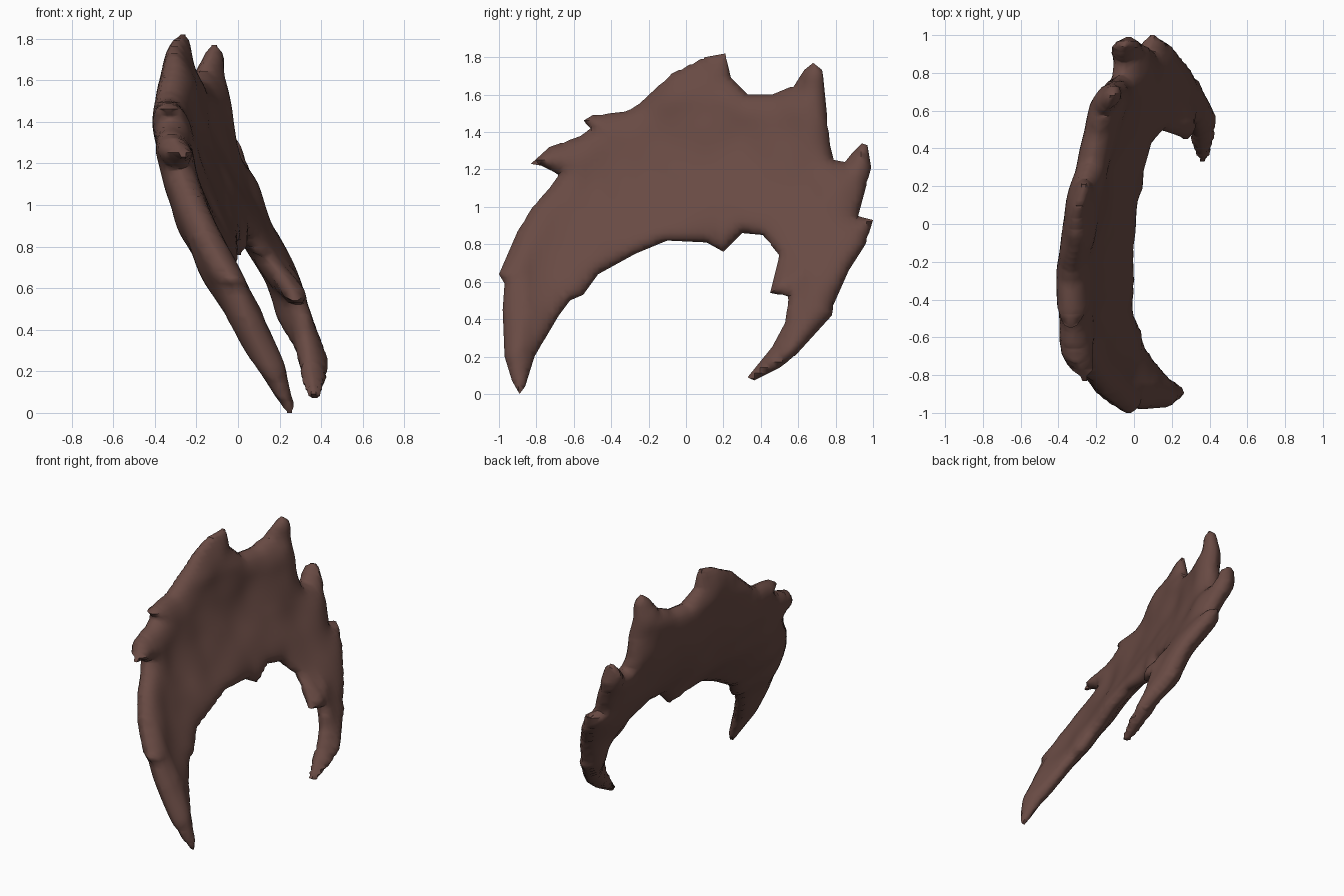
import bpy, bmesh
from mathutils import Vector, noise
from mathutils.geometry import intersect_point_line

if "Cube" in bpy.data.objects:
    bpy.data.objects.remove(bpy.data.objects["Cube"])

# Outer rim with its spikes, front tip over the crest to the back tip (y, z)
OUTER = [(-.89, 0), (-.93, .07), (-.97, .2), (-.98, .45), (-.97, .59), (-1, .64), (-.9, .87),
         (-.82, 1), (-.73, 1.1), (-.68, 1.17), (-.77, 1.22), (-.83, 1.23), (-.73, 1.32),
         (-.56, 1.38), (-.51, 1.42), (-.55, 1.46), (-.5, 1.49), (-.32, 1.51), (-.25, 1.55),
         (-.08, 1.71), (.1, 1.8), (.21, 1.82), (.24, 1.69), (.33, 1.6), (.46, 1.6),
         (.58, 1.65), (.63, 1.73), (.68, 1.77), (.73, 1.73), (.77, 1.33), (.79, 1.25),
         (.85, 1.24), (.89, 1.29), (.94, 1.34), (.97, 1.33), (.99, 1.21), (.92, .95),
         (1, .93), (.96, .8), (.87, .66), (.79, .48), (.78, .42), (.58, .2), (.5, .14),
         (.36, .07), (.33, .09)]
# Inner rim, back tip to front tip (y, z)
INNER = [(.46, .25), (.53, .38), (.55, .52), (.45, .54), (.5, .74), (.41, .85), (.3, .86),
         (.2, .76), (.11, .81), (-.1, .82), (-.27, .75), (-.47, .64), (-.55, .53),
         (-.62, .5), (-.68, .42), (-.81, .2), (-.86, .04)]
# Sideways lean of the middle surface (y, z, x)
LEAN = [(-.89, 0, .26), (-.85, .3, .11), (-1, .64, -.02), (-.47, .64, -.03), (-.62, .5, .02),
        (-.75, .65, -.1), (-.9, .87, -.16), (-.62, .87, -.2), (-.68, 1.17, -.29),
        (-.5, 1.07, -.27), (-.83, 1.23, -.24), (-.5, 1.49, -.34), (-.2, 1.25, -.28),
        (-.2, 1.05, -.2), (-.08, 1.71, -.31), (.2, 1.82, -.26), (.2, 1.6, -.26),
        (.68, 1.77, -.11), (.7, 1.55, -.12), (.95, 1.34, -.06), (.99, 1.2, -.03),
        (.3, 1.3, -.2), (.7, 1.1, -.02), (1, .93, .1), (.78, .42, .3), (.35, .08, .37),
        (.45, .54, .29), (.3, .86, .03), (.2, .77, 0), (-.1, .82, -.02), (-.27, .75, -.02)]

OUTER_RIM, INNER_RIM = ([Vector((0, y, z)) for y, z in rim] for rim in (OUTER, INNER))


def base(y, z):
    return .24 - .38 * z + .19 * y + .13 * y * y + .1 * (z - 1.1) ** 2


def lean(y, z):
    """Sloped bowl, corrected towards the lean points."""
    total = weight = 0
    for py, pz, px in LEAN:
        w = 1 / (((y - py) ** 2 + (z - pz) ** 2) ** 1.25 + .0012)
        total += w * (px - base(py, pz))
        weight += w
    return base(y, z) + total / weight


def rim_distance(p, rim):
    best = 9
    for a, b in zip(rim, rim[1:]):
        q, t = intersect_point_line(p, a, b)
        q = a if t < 0 else b if t > 1 else q
        best = min(best, (p - q).length)
    return best


def half_thickness(p):
    """Round outer rim, sharper inner rim, thin crest and tips."""
    inner = rim_distance(p, INNER_RIM + OUTER_RIM[:1])
    outer = rim_distance(p, OUTER_RIM + INNER_RIM[:1])
    s = min(outer / .15, inner / .27, 1)
    taper = min(1, (1.97 - p.z) / .4, (p.z + .15) / .4)
    bump = .012 * noise.noise(p * 5) * s
    return .012 + .08 * taper * (1 - (1 - s) ** 2) ** .5 + bump


# Flat silhouette, cut into a fine grid
bm = bmesh.new()
bm.faces.new([bm.verts.new(p) for p in OUTER_RIM + INNER_RIM])
STEP = .03
for axis, start, count in ((Vector((0, 1, 0)), -.985, 66), (Vector((0, 0, 1)), .022, 60)):
    for i in range(count):
        bmesh.ops.bisect_plane(bm, geom=bm.verts[:] + bm.edges[:] + bm.faces[:], dist=.0005,
                               plane_co=axis * (start + i * STEP), plane_no=axis)
bmesh.ops.remove_doubles(bm, verts=bm.verts[:], dist=.006)
bmesh.ops.triangulate(bm, faces=bm.faces[:])

# Bend the sheet, then give it two skins
layer = bm.verts.layers.float.new("half")
for v in bm.verts:
    v[layer] = half_thickness(v.co)
for v in bm.verts:
    v.co.x = lean(v.co.y, v.co.z)
for _ in range(5):
    bmesh.ops.smooth_vert(bm, verts=bm.verts[:], factor=.5, use_axis_x=True)
made = bmesh.ops.extrude_face_region(bm, geom=bm.faces[:], use_keep_orig=True)["geom"]
raised = {g for g in made if isinstance(g, bmesh.types.BMVert)}
for v in bm.verts:
    v.co.x += v[layer] if v in raised else -v[layer]
bm.verts.layers.float.remove(layer)
bmesh.ops.recalc_face_normals(bm, faces=bm.faces[:])

mesh = bpy.data.meshes.new("spiked_arch")
bm.to_mesh(mesh)
bm.free()
arch = bpy.data.objects.new("spiked_arch", mesh)
bpy.context.collection.objects.link(arch)

# Dull reddish brown
brown = bpy.data.materials.new("reddish_brown")
brown.use_nodes = True
colour = (.14, .069, .057, 1)
brown.diffuse_color = colour
brown.node_tree.nodes["Principled BSDF"].inputs["Base Color"].default_value = colour
mesh.materials.append(brown)

bpy.ops.object.select_all(action="DESELECT")
arch.select_set(True)
bpy.context.view_layer.objects.active = arch
bpy.ops.object.shade_smooth_by_angle(angle=1.0)
